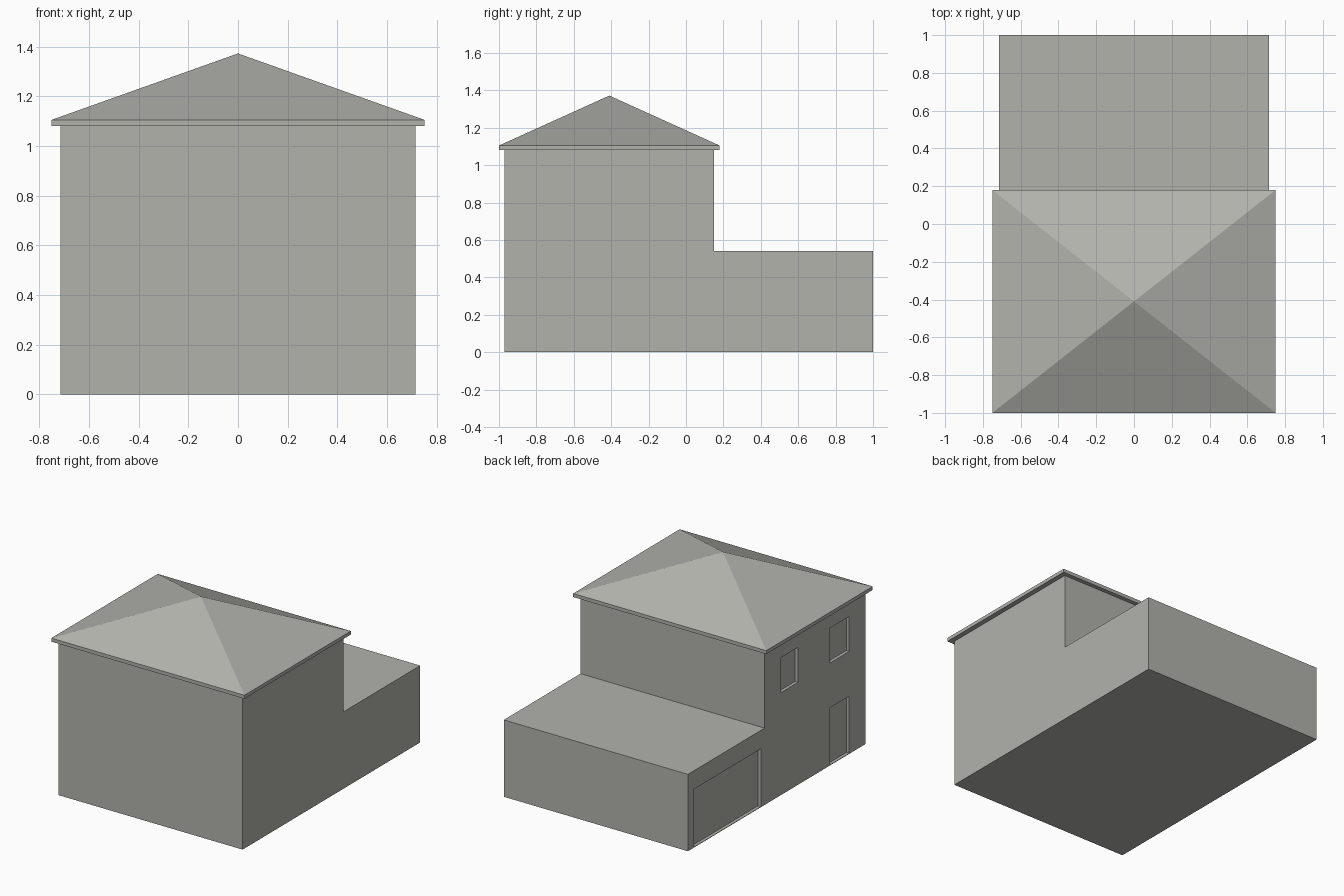
import bpy, bmesh

if "Cube" in bpy.data.objects:
    bpy.data.objects.remove(bpy.data.objects["Cube"])

grey = bpy.data.materials.new("warm grey")
grey.diffuse_color = (0.445, 0.45, 0.415, 1)
grey.use_nodes = True
grey.node_tree.nodes["Principled BSDF"].inputs["Base Color"].default_value = grey.diffuse_color


def make_object(name, bm):
    bmesh.ops.recalc_face_normals(bm, faces=bm.faces[:])
    mesh = bpy.data.meshes.new(name)
    bm.to_mesh(mesh)
    bm.free()
    mesh.materials.append(grey)
    obj = bpy.data.objects.new(name, mesh)
    bpy.context.collection.objects.link(obj)
    return obj


def extrude_profile(name, profile, x0, x1):
    """Extrude a (y, z) outline along x."""
    bm = bmesh.new()
    face = bm.faces.new([bm.verts.new((x0, y, z)) for y, z in profile])
    ext = bmesh.ops.extrude_face_region(bm, geom=[face])
    verts = [v for v in ext["geom"] if isinstance(v, bmesh.types.BMVert)]
    bmesh.ops.translate(bm, verts=verts, vec=(x1 - x0, 0, 0))
    return make_object(name, bm)


# Walls: tall house and low garage block as one L-shaped body
W = 0.715
walls = extrude_profile("house_walls", [
    (-0.97, 0), (1, 0), (1, 0.54), (0.15, 0.54), (0.15, 1.08), (-0.97, 1.08)], -W, W)

# Shallow recesses on the left wall: name, y range, z range
openings = [
    ("garage_door", 0.19, 0.93, 0.004, 0.41),
    ("entrance_door", -0.79, -0.575, 0.004, 0.405),
    ("front_window", -0.79, -0.575, 0.72, 0.965),
    ("rear_window", -0.222, -0.034, 0.72, 0.965),
]
bpy.context.view_layer.objects.active = walls
for name, y0, y1, z0, z1 in openings:
    cutter = extrude_profile(name + "_cutter",
                             [(y0, z0), (y1, z0), (y1, z1), (y0, z1)], -W - 0.1, -W + 0.022)
    cutter.hide_render = True
    mod = walls.modifiers.new(name, "BOOLEAN")
    mod.operation = "DIFFERENCE"
    mod.solver = "EXACT"
    mod.object = cutter
    bpy.ops.object.modifier_apply(modifier=name)
    bpy.data.objects.remove(cutter)

# Roof: eaves slab whose top face rises to a pyramid point
eaves = extrude_profile("hip_roof", [(-1, 1.08), (0.18, 1.08), (0.18, 1.105), (-1, 1.105)], -0.75, 0.75)
bm = bmesh.new()
bm.from_mesh(eaves.data)
top = max(bm.faces, key=lambda f: f.calc_center_median().z)
apex = bmesh.ops.poke(bm, faces=[top])["verts"][0]
apex.co = (0, -0.41, 1.372)
bm.to_mesh(eaves.data)
bm.free()
